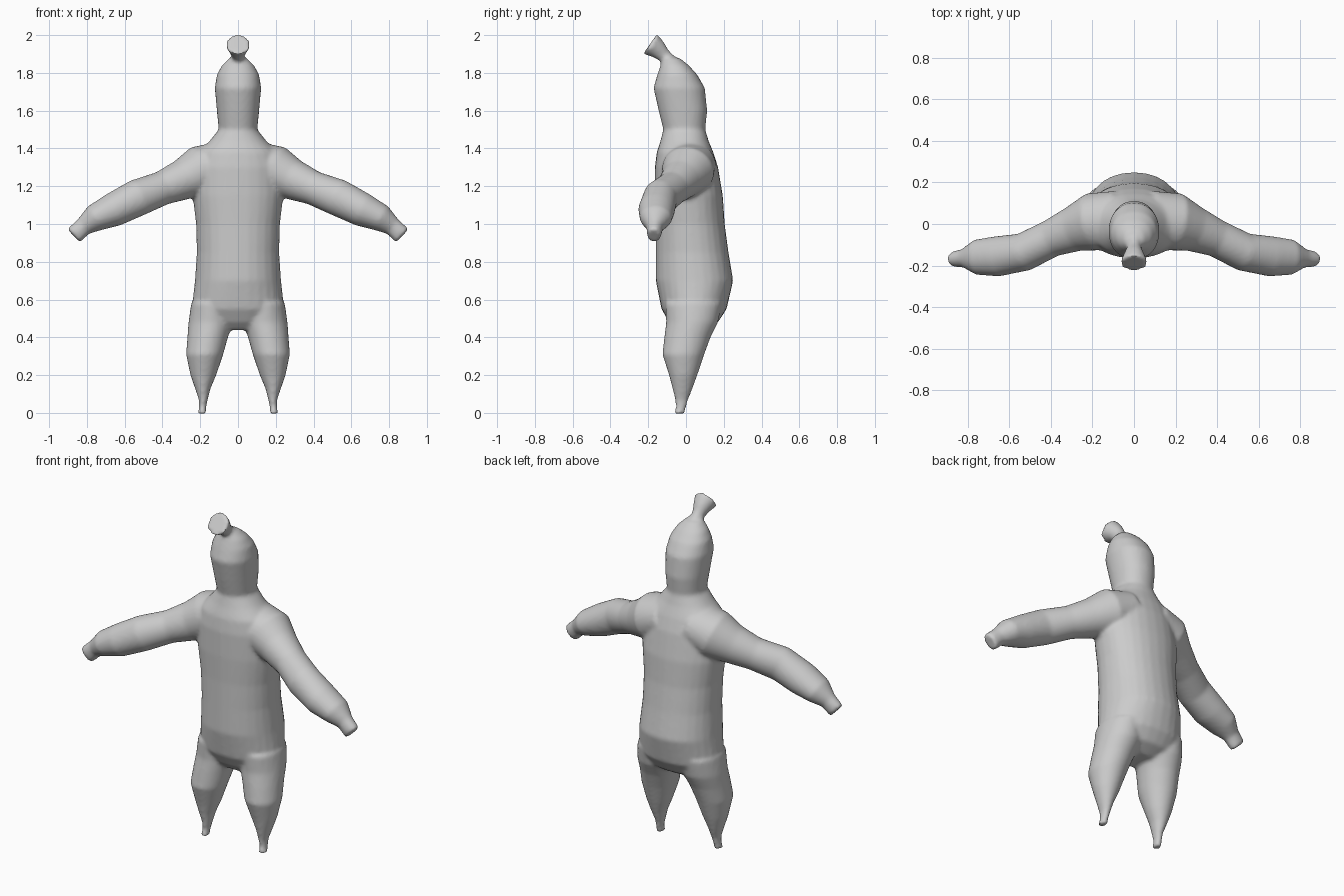
import bpy, bmesh, math
from mathutils import Vector

if "Cube" in bpy.data.objects:
    bpy.data.objects.remove(bpy.data.objects["Cube"])

SEG = 28
bm = bmesh.new()


def loft(rings, power=2.0):
    """Closed skin through rings given as (centre, half axis u, half axis v)."""
    loops = []
    for c, u, v in rings:
        loop = []
        for i in range(SEG):
            a = 2 * math.pi * i / SEG
            ca, sa = math.cos(a), math.sin(a)
            p = math.copysign(abs(ca) ** (2 / power), ca)
            q = math.copysign(abs(sa) ** (2 / power), sa)
            loop.append(bm.verts.new(c + u * p + v * q))
        loops.append(loop)
    for a, b in zip(loops, loops[1:]):
        for i in range(SEG):
            j = (i + 1) % SEG
            bm.faces.new((a[i], a[j], b[j], b[i]))
    bm.faces.new(loops[0])
    bm.faces.new(loops[-1])


def upright(sections):
    """Horizontal rings from (z, x0, x1, y0, y1)."""
    return [(Vector(((x0 + x1) / 2, (y0 + y1) / 2, z)),
             Vector(((x1 - x0) / 2, 0, 0)), Vector((0, (y1 - y0) / 2, 0)))
            for z, x0, x1, y0, y1 in sections]


def along(path, side):
    """Rings square to a path of (x, y, z, width radius, height radius)."""
    pts = [Vector(p[:3]) for p in path]
    rings = []
    for i, p in enumerate(path):
        t = (pts[min(i + 1, len(pts) - 1)] - pts[max(i - 1, 0)]).normalized()
        u = (side - t * side.dot(t)).normalized()
        rings.append((pts[i], u * p[3], t.cross(u) * p[4]))
    return rings


def mirrored(rings):
    flip = lambda p: Vector((-p.x, p.y, p.z))
    return [tuple(flip(p) for p in r) for r in rings]


# torso and head: z, half width, front y, back y
trunk = [(0.44, .13, -.05, .10), (0.48, .20, -.09, .17), (0.55, .245, -.13, .215),
         (0.70, .228, -.16, .25), (0.85, .218, -.16, .225), (1.00, .222, -.16, .205),
         (1.15, .24, -.165, .195), (1.30, .235, -.165, .17), (1.38, .21, -.155, .145),
         (1.44, .15, -.135, .12), (1.50, .102, -.12, .102), (1.60, .112, -.145, .112),
         (1.72, .123, -.172, .10), (1.79, .112, -.152, .06), (1.84, .085, -.135, .015),
         (1.88, .045, -.12, -.035)]
loft(upright([(z, -w, w, a, b) for z, w, a, b in trunk]), 2.15)

# tuft on top of the head
loft(along([(0, -.06, 1.835, .04, .04), (0, -.115, 1.89, .034, .036),
            (0, -.15, 1.925, .05, .05), (0, -.19, 1.953, .068, .065)],
           Vector((1, 0, 0))))

# legs
leg = upright([(-.005, .168, .212, -.065, -.008), (.03, .168, .208, -.053, 0),
               (.07, .160, .208, -.058, .012), (.13, .145, .228, -.072, .035),
               (.20, .115, .252, -.09, .06), (.31, .078, .275, -.125, .097),
               (.40, .053, .268, -.115, .13), (.48, .025, .262, -.105, .17),
               (.58, .03, .248, -.11, .19)])
# arms
arm = along([(.08, .02, 1.32, .14, .12), (.20, .01, 1.28, .14, .135),
             (.29, -.025, 1.235, .11, .108), (.40, -.07, 1.19, .09, .09),
             (.53, -.135, 1.14, .092, .098), (.66, -.156, 1.075, .097, .09),
             (.76, -.16, 1.03, .085, .072), (.82, -.165, .985, .045, .048),
             (.87, -.17, .938, .037, .05)], Vector((0, 1, 0)))
for limb in (leg, arm):
    loft(limb)
    loft(mirrored(limb))

bmesh.ops.recalc_face_normals(bm, faces=bm.faces)
mesh = bpy.data.meshes.new("figure_body")
bm.to_mesh(mesh)
bm.free()
body = bpy.data.objects.new("figure_body", mesh)
bpy.context.collection.objects.link(body)
bpy.context.view_layer.objects.active = body
body.select_set(True)

# fuse the parts into one soft skin
fuse = body.modifiers.new("fuse", 'REMESH')
fuse.mode = 'VOXEL'
fuse.voxel_size = 0.011
fuse.use_smooth_shade = True
soften = body.modifiers.new("soften", 'SMOOTH')
soften.factor = 0.5
soften.iterations = 5
for m in ("fuse", "soften"):
    bpy.ops.object.modifier_apply(modifier=m)
bpy.ops.object.shade_smooth_by_angle(angle=math.radians(50))
